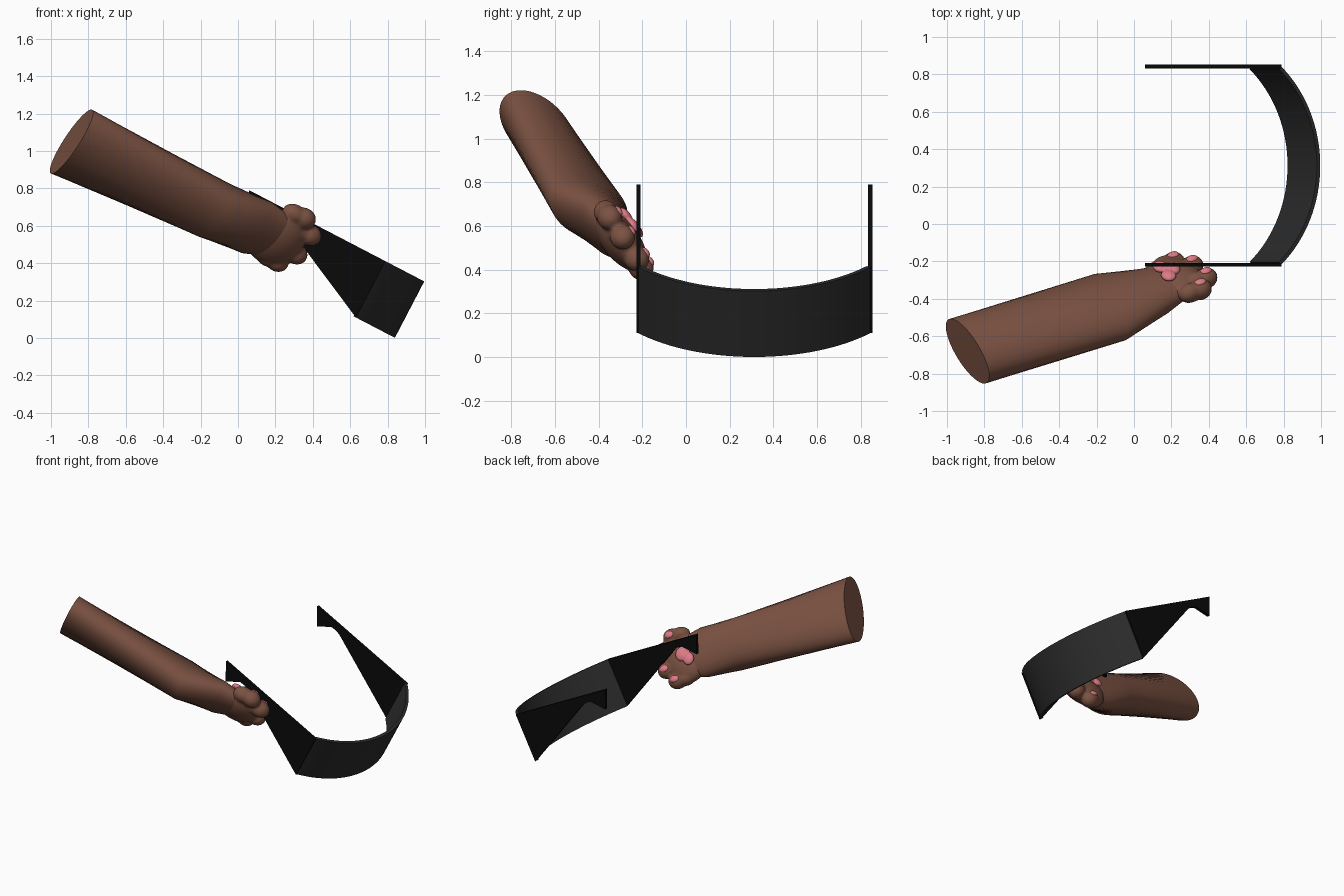
import bpy, bmesh, math
from mathutils import Vector, Matrix

if "Cube" in bpy.data.objects:
    bpy.data.objects.remove(bpy.data.objects["Cube"])


def material(name, rgb):
    m = bpy.data.materials.new(name)
    m.diffuse_color = (*rgb, 1)
    m.use_nodes = True
    m.node_tree.nodes["Principled BSDF"].inputs["Base Color"].default_value = m.diffuse_color
    return m


FUR = material("brown_fur", (0.2, 0.085, 0.055))
PINK = material("pink_pad", (0.72, 0.2, 0.24))
BLACK = material("black_plastic", (0.003, 0.003, 0.003))
DARK = material("dark_lens", (0.025, 0.025, 0.025))


def finish(name, bm, mat, angle=35):
    bmesh.ops.recalc_face_normals(bm, faces=bm.faces)
    me = bpy.data.meshes.new(name)
    bm.to_mesh(me)
    bm.free()
    me.materials.append(mat)
    ob = bpy.data.objects.new(name, me)
    bpy.context.collection.objects.link(ob)
    bpy.ops.object.select_all(action='DESELECT')
    ob.select_set(True)
    bpy.context.view_layer.objects.active = ob
    bpy.ops.object.shade_smooth_by_angle(angle=math.radians(angle))
    return ob


def bridge(bm, rings):
    for a, b in zip(rings, rings[1:]):
        n = len(a)
        for i in range(n):
            bm.faces.new((a[i], a[(i + 1) % n], b[(i + 1) % n], b[i]))
    bm.faces.new(rings[0])
    bm.faces.new(rings[-1])


# Visor frame: u runs forward along the side arms, v is up, y is across
U, V = Vector((0.887, 0, -0.462)), Vector((0.462, 0, 0.887))
MID_Y, HALF, HEIGHT = 0.3125, 0.53, 0.34


def visor_point(u, y, v):
    return Vector((0.06, y, 0.79)) + U * u + V * v


# Curved lens band
bm = bmesh.new()
rings, sag = [], 0.235
radius = (HALF ** 2 + sag ** 2) / (2 * sag)
sweep = math.asin(HALF / radius)
for i in range(33):
    t = sweep * (i / 16 - 1)
    ring = []
    for r, v in ((radius, 0), (radius, -HEIGHT), (radius - 0.02, -HEIGHT), (radius - 0.02, 0)):
        u = 0.82 + sag - radius + r * math.cos(t)
        ring.append(bm.verts.new(visor_point(u, MID_Y + r * math.sin(t), v)))
    rings.append(ring)
bridge(bm, rings)
finish("visor_lens", bm, DARK)

# Tapered side arms with a small ear hook
profile = [(0, 0), (0.82, 0), (0.82, -HEIGHT), (0.26, -0.07), (0.235, -0.058),
           (0.2, -0.05), (0.16, -0.053), (0.067, -0.13)]
for side, name in ((-1, "visor_arm_front"), (1, "visor_arm_back")):
    bm = bmesh.new()
    bridge(bm, [[bm.verts.new(visor_point(u, MID_Y + side * y, v)) for u, v in profile]
                for y in (HALF - 0.01, HALF + 0.01)])
    finish(name, bm, BLACK)

# Paw frame: W across the toes, D along the arm, N out of the palm
N = Vector((0, 0.8, 0.6))
W = Vector((-0.5, 0.52, -0.69)).normalized()
W.normalize()
D = N.cross(W)
if D.x < 0:
    D.negate()
D.normalize()
W = (W - N * W.dot(N)).normalized()

# Forearm: elliptical sections (centre, long axis, half width, half depth)
sections = [((-0.89, -0.68, 1.05), (-0.49, 0.59, -0.61), 0.237, 0.13),
            ((-0.13, -0.445, 0.685), (-0.43, 0.78, -0.42), 0.207, 0.138),
            ((0.10, -0.36, 0.59), W, 0.175, 0.1),
            ((0.25, -0.295, 0.53), W, 0.13, 0.06)]
bm = bmesh.new()
rings = []
for k, (c, axis, a, b) in enumerate(sections):
    nxt = min(k, len(sections) - 2)
    d = (Vector(sections[nxt + 1][0]) - Vector(sections[nxt][0])).normalized()
    e = Vector(axis)
    e = (e - d * e.dot(d)).normalized()
    f = d.cross(e)
    rings.append([bm.verts.new(Vector(c) + e * a * math.cos(i * math.tau / 48)
                               + f * b * math.sin(i * math.tau / 48)) for i in range(48)])
bridge(bm, rings)
finish("forearm", bm, FUR, 40)


def blob(bm, centre, w, d, n):
    m = Matrix((W, D, D.cross(W) if D.cross(W).dot(N) > 0 else W.cross(D))).transposed().to_4x4()
    bmesh.ops.create_uvsphere(bm, u_segments=24, v_segments=14, radius=1,
                              matrix=Matrix.Translation(centre) @ m @ Matrix.Diagonal((w, d, n, 1)))


def blend(ob, voxel, steps):
    r = ob.modifiers.new("blend", 'REMESH')
    r.mode, r.voxel_size, r.use_smooth_shade = 'VOXEL', voxel, True
    s = ob.modifiers.new("soften", 'SMOOTH')
    s.factor, s.iterations = 0.5, steps


# Paw: palm and four toes blended together
toes = [Vector(t) for t in ((0.355, -0.35, 0.64), (0.385, -0.29, 0.55),
                            (0.31, -0.225, 0.45), (0.21, -0.205, 0.41))]
bm = bmesh.new()
blob(bm, Vector((0.2, -0.3, 0.535)), 0.17, 0.16, 0.085)
for t in toes:
    blob(bm, t, 0.056, 0.065, 0.058)
    blob(bm, t - D * 0.06, 0.05, 0.07, 0.055)
blend(finish("paw", bm, FUR, 180), 0.009, 8)

# Palm pad: three lobes blended together
pad = Vector((0.18, -0.255, 0.60)) + N * 0.012
bm = bmesh.new()
blob(bm, pad + D * 0.025, 0.05, 0.045, 0.024)
for s in (-1, 1):
    blob(bm, pad - D * 0.02 + W * s * 0.045, 0.045, 0.04, 0.022)
blend(finish("palm_pad", bm, PINK, 180), 0.005, 4)

# Toe pads
for i, t in enumerate(toes):
    bm = bmesh.new()
    blob(bm, t + N * 0.049, 0.024, 0.033, 0.016)
    finish(f"toe_pad_{i + 1}", bm, PINK, 180)
